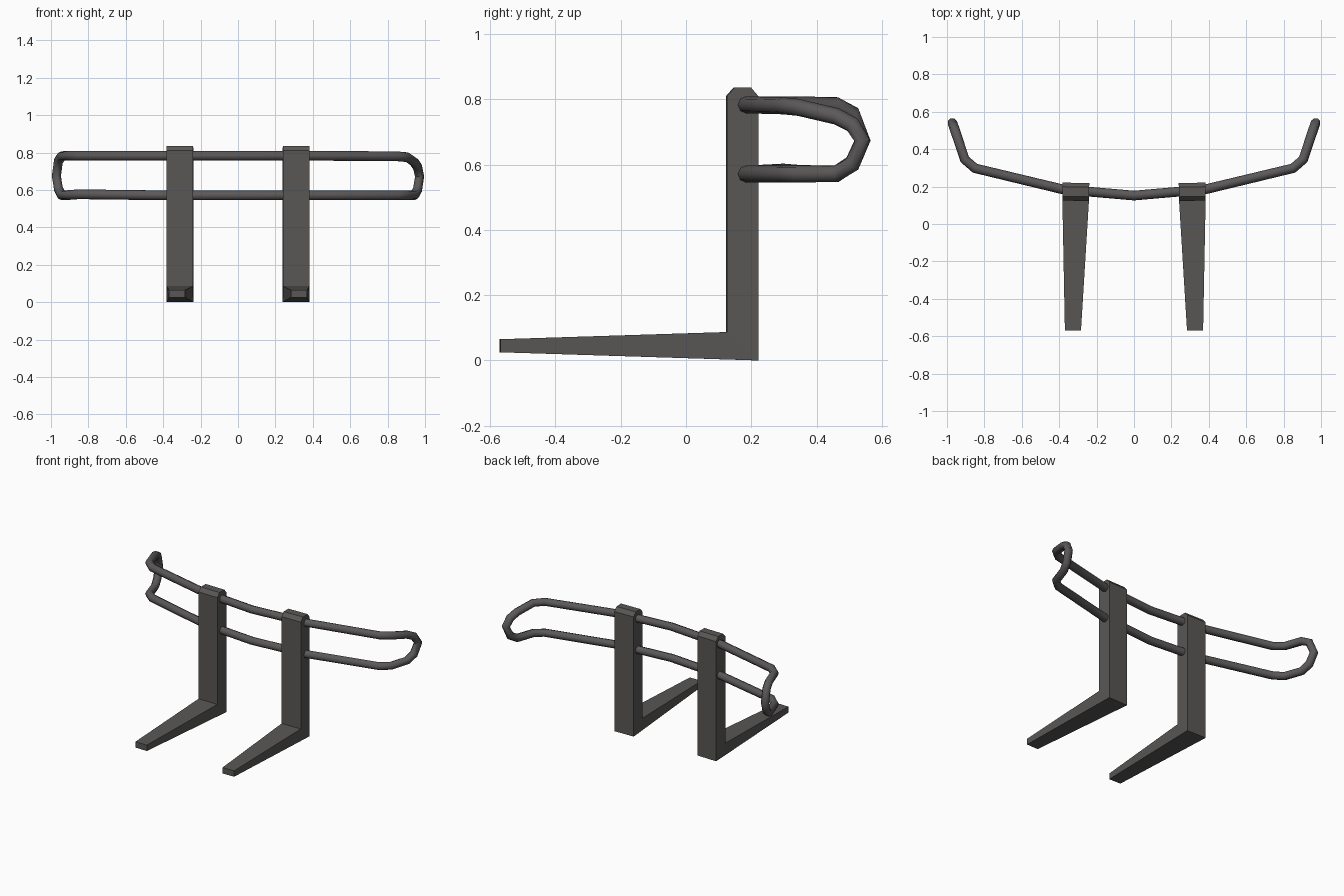
import bpy, bmesh, math
from mathutils import Matrix, Vector

if "Cube" in bpy.data.objects:
    bpy.data.objects.remove(bpy.data.objects["Cube"])


def material(name, rgb):
    m = bpy.data.materials.new(name)
    m.diffuse_color = (*rgb, 1)
    m.use_nodes = True
    m.node_tree.nodes["Principled BSDF"].inputs["Base Color"].default_value = m.diffuse_color
    return m


fork_mat = material("dark steel", (0.100, 0.096, 0.092))
bar_mat = material("dark tube steel", (0.105, 0.098, 0.098))

# Forks: side profile (y, z, half width), tapering toward the tip
PROFILE = [(-0.57, 0.025, 0.043), (0.22, 0.0, 0.071), (0.22, 0.81, 0.071),
           (0.198, 0.836, 0.071), (0.147, 0.836, 0.071), (0.124, 0.81, 0.071),
           (0.124, 0.087, 0.071), (-0.57, 0.065, 0.043)]


def fork(name, side):
    bm = bmesh.new()
    left = [bm.verts.new((-w, y, z)) for y, z, w in PROFILE]
    right = [bm.verts.new((w, y, z)) for y, z, w in PROFILE]
    n = len(PROFILE)
    for i in range(n):
        j = (i + 1) % n
        bm.faces.new((left[i], left[j], right[j], right[i]))
    # side faces split at the mitre: tine and upright
    for s in (left, right):
        bm.faces.new((s[0], s[1], s[6], s[7]))
        bm.faces.new(s[1:7])
    bmesh.ops.recalc_face_normals(bm, faces=bm.faces)
    # slight toe-out, following the bent rails
    pivot = Vector((0, 0.17, 0))
    turn = (Matrix.Translation(pivot)
            @ Matrix.Rotation(math.radians(1.2 * side), 4, 'Z')
            @ Matrix.Translation(-pivot))
    bm.transform(Matrix.Translation((0.311 * side, 0, 0)) @ turn)
    me = bpy.data.meshes.new(name)
    bm.to_mesh(me)
    bm.free()
    me.materials.append(fork_mat)
    bpy.context.collection.objects.link(bpy.data.objects.new(name, me))


fork("left_fork", -1)
fork("right_fork", 1)

# Guard bar: one closed tube loop; the two ends differ slightly in height
RIGHT = [(0.38, 0.185, 0.783), (0.85, 0.298, 0.780), (0.905, 0.345, 0.775),
         (0.943, 0.46, 0.748), (0.96, 0.51, 0.722), (0.971, 0.541, 0.672),
         (0.96, 0.51, 0.602), (0.943, 0.46, 0.572), (0.905, 0.345, 0.571),
         (0.85, 0.298, 0.571), (0.38, 0.185, 0.571)]
LEFT = [(-0.38, 0.185, 0.571), (-0.85, 0.298, 0.577), (-0.905, 0.345, 0.573),
        (-0.943, 0.46, 0.571), (-0.96, 0.51, 0.605), (-0.971, 0.541, 0.675),
        (-0.96, 0.51, 0.755), (-0.943, 0.46, 0.781), (-0.905, 0.345, 0.783),
        (-0.85, 0.298, 0.783), (-0.38, 0.185, 0.783)]
path = [(0, 0.152, 0.783)] + RIGHT + [(0, 0.152, 0.571)] + LEFT

curve = bpy.data.curves.new("guard_path", 'CURVE')
curve.dimensions = '3D'
curve.bevel_depth = 0.026
curve.bevel_resolution = 2
sp = curve.splines.new('POLY')
sp.points.add(len(path) - 1)
for p, co in zip(sp.points, path):
    p.co = (*co, 1)
sp.use_cyclic_u = True
bar = bpy.data.objects.new("guard_bar", curve)
bpy.context.collection.objects.link(bar)
bpy.ops.object.select_all(action='DESELECT')
bar.select_set(True)
bpy.context.view_layer.objects.active = bar
bpy.ops.object.convert(target='MESH')
bar = bpy.context.object
bar.data.materials.clear()
bar.data.materials.append(bar_mat)
bpy.ops.object.shade_smooth_by_angle(angle=math.radians(50))
